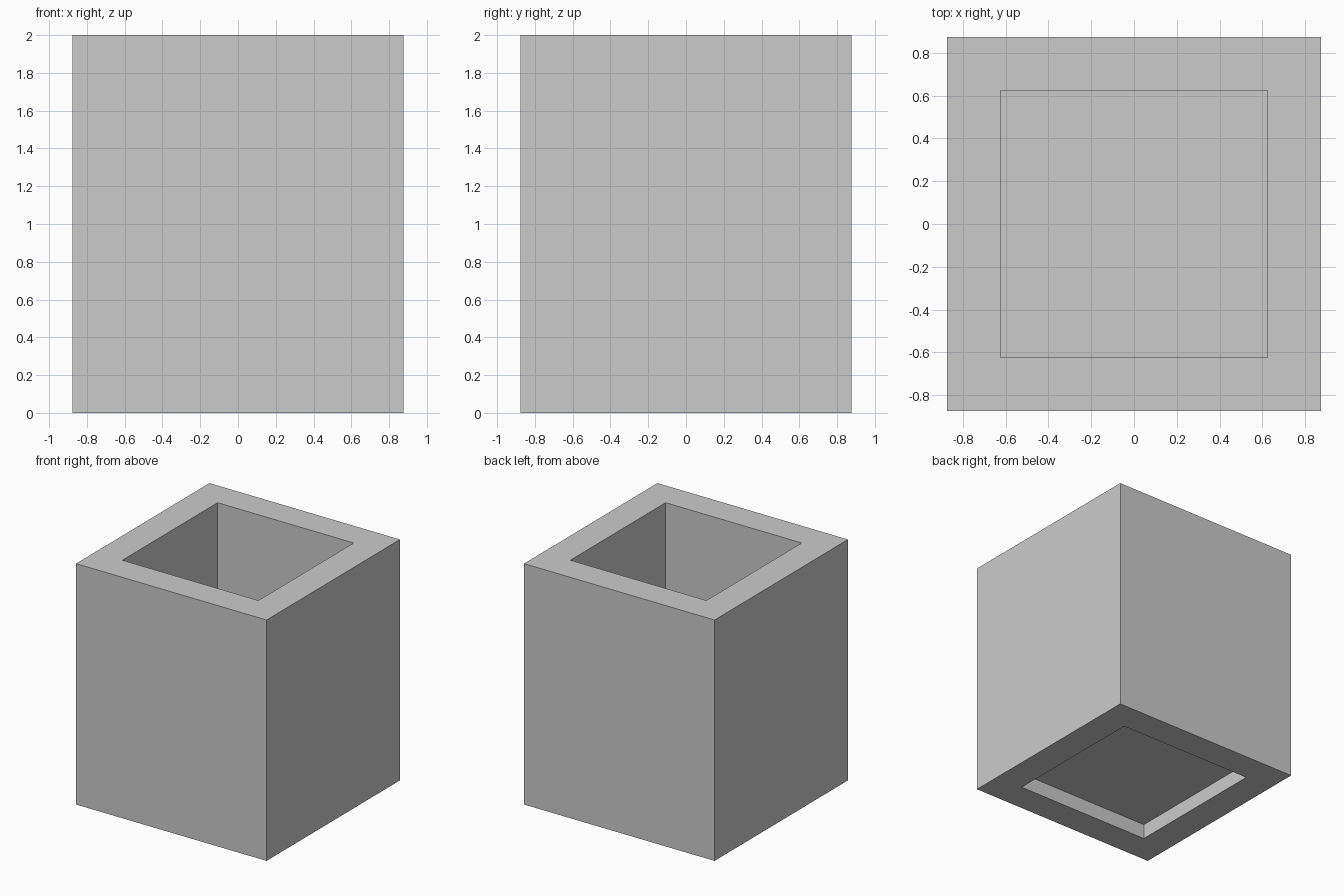
import bpy, bmesh

if "Cube" in bpy.data.objects:
    bpy.data.objects.remove(bpy.data.objects["Cube"])

OUTER, INNER, HEIGHT = 1.75, 1.25, 2.0
RECESS, FLOOR_TOP = 0.125, 0.25


def sink(bm, face, depth):
    """Inset a face by the wall thickness and push it inward."""
    bmesh.ops.inset_region(bm, faces=[face], thickness=(OUTER - INNER) / 2,
                           use_even_offset=True)
    offset = -face.normal * depth
    new = bmesh.ops.extrude_discrete_faces(bm, faces=[face])["faces"][0]
    bmesh.ops.translate(bm, verts=new.verts, vec=offset)


bm = bmesh.new()

# Solid outer block
bmesh.ops.create_cube(bm, size=1)
bmesh.ops.scale(bm, verts=bm.verts, vec=(OUTER, OUTER, HEIGHT))
bmesh.ops.translate(bm, verts=bm.verts, vec=(0, 0, HEIGHT / 2))
bm.normal_update()
top = max(bm.faces, key=lambda f: f.normal.z)
bottom = min(bm.faces, key=lambda f: f.normal.z)

# Deep cavity above, shallow recess below
sink(bm, top, HEIGHT - FLOOR_TOP)
sink(bm, bottom, RECESS)
bmesh.ops.recalc_face_normals(bm, faces=bm.faces)

mesh = bpy.data.meshes.new("square_planter")
bm.to_mesh(mesh)
bm.free()
planter = bpy.data.objects.new("square_planter", mesh)
bpy.context.collection.objects.link(planter)
